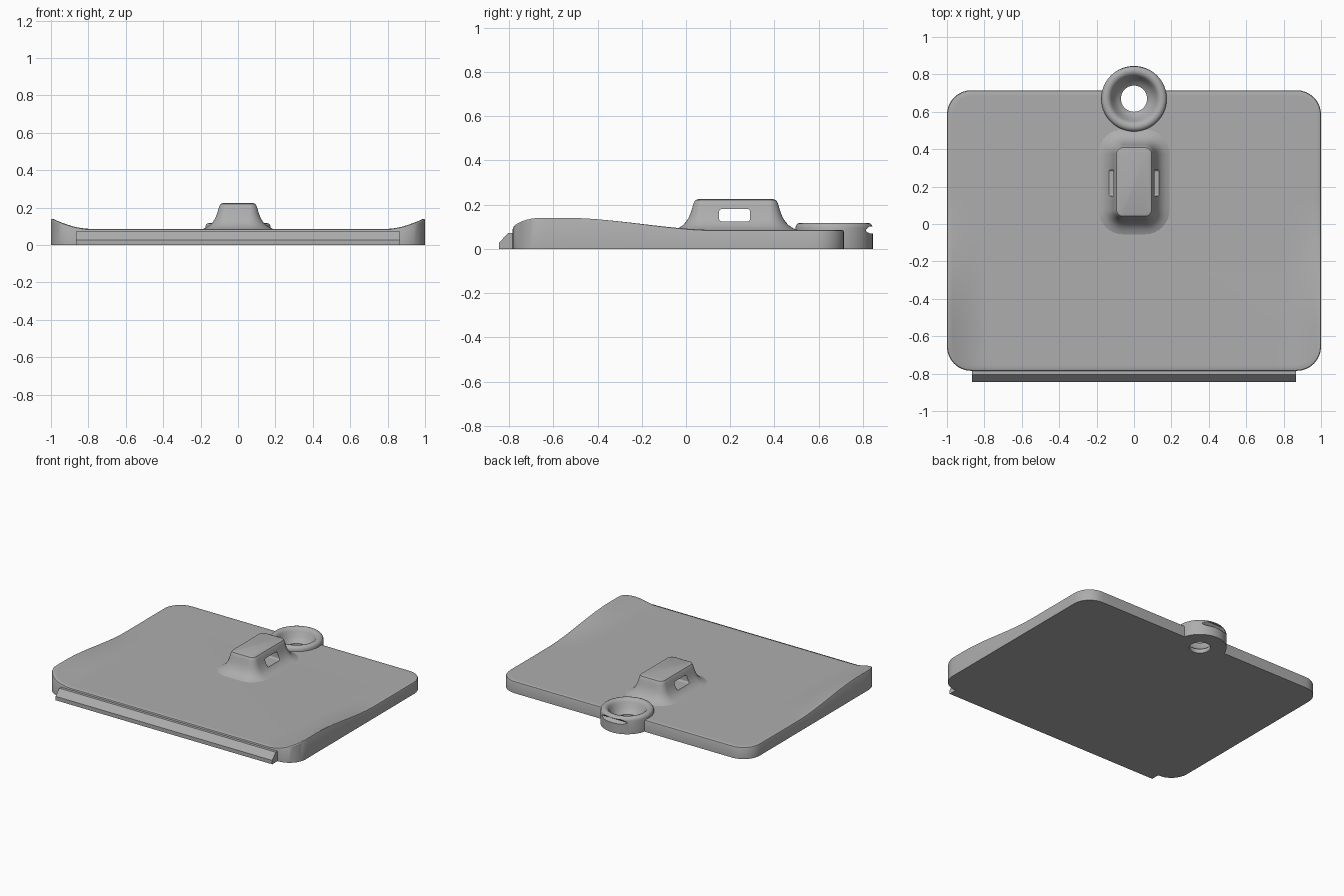
import bpy, bmesh, math
from mathutils import Vector

cube = bpy.data.objects.get("Cube")
if cube:
    bpy.data.objects.remove(cube, do_unlink=True)

grey = bpy.data.materials.new("plain grey")
grey.use_nodes = True
colour = (0.42, 0.42, 0.42, 1)
grey.diffuse_color = colour
grey.node_tree.nodes["Principled BSDF"].inputs["Base Color"].default_value = colour

BASE = 0.085      # height of the flat top
PLATE_Y = -0.035  # middle of the plate
RING_Y = 0.67     # middle of the ring


def finish(name, bm):
    bmesh.ops.recalc_face_normals(bm, faces=bm.faces)
    mesh = bpy.data.meshes.new(name)
    bm.to_mesh(mesh)
    bm.free()
    mesh.materials.append(grey)
    ob = bpy.data.objects.new(name, mesh)
    bpy.context.collection.objects.link(ob)
    return ob


def activate(ob):
    bpy.ops.object.select_all(action='DESELECT')
    ob.select_set(True)
    bpy.context.view_layer.objects.active = ob


def smooth(ob, angle=30):
    activate(ob)
    bpy.ops.object.shade_smooth_by_angle(angle=math.radians(angle))


def cut(ob, cutter):
    mod = ob.modifiers.new("cut", 'BOOLEAN')
    mod.operation = 'DIFFERENCE'
    mod.solver = 'EXACT'
    mod.object = cutter
    activate(ob)
    bpy.ops.object.modifier_apply(modifier=mod.name)
    bpy.data.objects.remove(cutter, do_unlink=True)


def rounded_loop(hx, hy, r, side):
    """Points round a rounded rectangle, with extra points on its straight sides."""
    corner = 8
    pts = []
    for q, (sx, sy) in enumerate([(1, 1), (-1, 1), (-1, -1), (1, -1)]):
        centre = Vector((sx * (hx - r), sy * (hy - r)))
        for i in range(corner + 1):
            a = (q + i / corner) * math.pi / 2
            pts.append(centre + r * Vector((math.cos(a), math.sin(a))))
        nx, ny = [(-1, 1), (-1, -1), (1, -1), (1, 1)][q]
        a = (q + 1) * math.pi / 2
        end = Vector((nx * (hx - r), ny * (hy - r))) + r * Vector((math.cos(a), math.sin(a)))
        start = pts[-1].copy()
        pts += [start.lerp(end, i / side) for i in range(1, side)]
    return pts


def skin(name, loops):
    """Joins a stack of equal loops and caps both ends."""
    bm = bmesh.new()
    rings = [[bm.verts.new(p) for p in loop] for loop in loops]
    n = len(rings[0])
    for a, b in zip(rings, rings[1:]):
        for i in range(n):
            j = (i + 1) % n
            bm.faces.new((a[i], a[j], b[j], b[i]))
    bm.faces.new(rings[0][::-1])
    bm.faces.new(rings[-1])
    return finish(name, bm)


def prism(name, outline, half):
    """Extrudes a (y, z) outline along x."""
    return skin(name, [[(x, y, z) for y, z in outline] for x in (-half, half)])


def revolve(name, profile, y):
    """Turns a closed (r, z) profile round a vertical axis."""
    bm = bmesh.new()
    steps = 64
    rings = []
    for s in range(steps):
        a = 2 * math.pi * s / steps
        rings.append([bm.verts.new((r * math.cos(a), y + r * math.sin(a), z)) for r, z in profile])
    n = len(profile)
    for s in range(steps):
        a, b = rings[s], rings[(s + 1) % steps]
        for i in range(n):
            j = (i + 1) % n
            bm.faces.new((a[i], a[j], b[j], b[i]))
    return finish(name, bm)


# Plate whose two sides curl up toward the front
def height(x, y):
    t = min(max((abs(x) - 0.8) / 0.2, 0), 1) ** 1.6
    u = min(max((0.15 - y) / 0.7, 0), 1)
    return BASE + 0.06 * t * u * u * (3 - 2 * u)


def plate_loop(inset, drop=None):
    pts = rounded_loop(1 - inset, 0.75 - inset, max(0.13 - inset * 0.6, 0.02), 30)
    return [(p.x, p.y + PLATE_Y, 0 if drop is None else height(p.x, p.y + PLATE_Y) - drop)
            for p in pts]


plate = skin("plate", [plate_loop(0), plate_loop(0, 0.01), plate_loop(0.003, 0.003)]
             + [plate_loop(d, 0) for d in (0.01, 0.03, 0.06, 0.09, 0.12, 0.15, 0.18, 0.2)])
bm = bmesh.new()
bmesh.ops.create_cone(bm, cap_ends=True, segments=64, radius1=0.15, radius2=0.15, depth=1)
bmesh.ops.translate(bm, verts=bm.verts, vec=(0, RING_Y, 0))
cut(plate, finish("ring_cutter", bm))
smooth(plate)

# Raised block with a flared foot and rounded top
levels = [(0.10, 0.06), (0.10, BASE), (0.08, 0.093), (0.06, 0.106), (0.045, 0.122),
          (0.032, 0.143), (0.022, 0.168), (0.014, 0.195), (0.009, 0.21),
          (0.003, 0.22), (-0.01, 0.225)]
block = skin("slotted_block", [
    [(p.x, p.y + 0.225, z) for p in rounded_loop(0.09 + d, 0.18 + d, 0.03 + max(d, 0), 3)]
    for d, z in levels])
slot = [(0.22 + p.x, 0.152 + p.y) for p in rounded_loop(0.07, 0.028, 0.012, 2)]
cut(block, prism("slot_cutter", slot, 0.4))
smooth(block, 35)

# Ring with a bowl-shaped hole and a groove at the back
ring = revolve("ring", [
    (0.07, 0), (0.175, 0), (0.175, 0.095), (0.172, 0.106), (0.165, 0.114), (0.155, 0.118),
    (0.145, 0.118), (0.134, 0.114), (0.126, 0.106), (0.12, 0.095), (0.105, 0.065),
    (0.09, 0.045), (0.07, 0.03)], RING_Y)
groove = [(0.81, 0.083), (0.83, 0.07), (0.87, 0.07), (0.87, 0.102), (0.83, 0.102)]
cut(ring, prism("groove_cutter", groove, 0.1))
smooth(ring, 35)

# Sloped tongue along the front edge
prism("front_tongue", [(-0.845, 0), (-0.845, 0.028), (-0.805, 0.072), (-0.775, 0.072),
                       (-0.775, 0)], 0.865)
